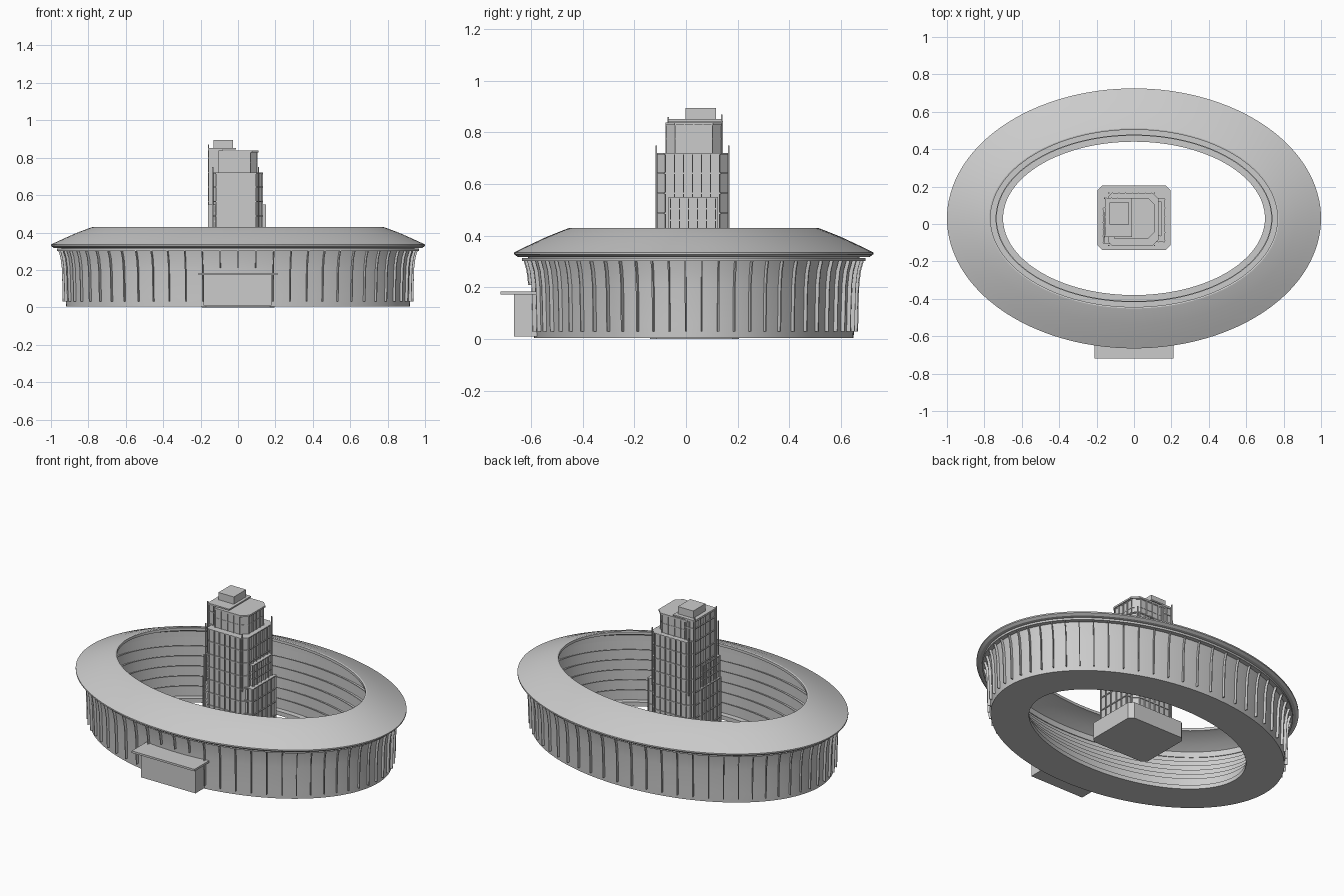
import bpy, bmesh, math

if "Cube" in bpy.data.objects:
    bpy.data.objects.remove(bpy.data.objects["Cube"])

CY, SEG = 0.03, 128     # ring centre, segments


def finish(name, bm, smooth=False):
    bmesh.ops.recalc_face_normals(bm, faces=bm.faces)
    me = bpy.data.meshes.new(name)
    bm.to_mesh(me)
    bm.free()
    ob = bpy.data.objects.new(name, me)
    bpy.context.collection.objects.link(ob)
    if smooth:
        bpy.ops.object.select_all(action='DESELECT')
        ob.select_set(True)
        bpy.context.view_layer.objects.active = ob
        bpy.ops.object.shade_smooth_by_angle(angle=math.radians(25))
    return ob


def minor(r):
    return r - 0.29 - 0.05 * (r - 0.7)


def on_oval(r, t):
    return r * math.cos(t), minor(r) * math.sin(t) + CY


def oval_ring(name, profiles):
    """Sweep closed (radius, z) profiles round the oval."""
    bm = bmesh.new()
    for prof in profiles:
        rows = [[bm.verts.new((*on_oval(r, 2 * math.pi * i / SEG), z)) for r, z in prof]
                for i in range(SEG)]
        n = len(prof)
        for i in range(SEG):
            a, b = rows[i], rows[(i + 1) % SEG]
            for j in range(n):
                bm.faces.new((a[j], b[j], b[(j + 1) % n], a[(j + 1) % n]))
    return finish(name, bm, True)


def add_prism(bm, x0, x1, y0, y1, z0, z1, left=0.0, right=0.0):
    """Box with chamfered vertical corners on the left and right sides."""
    l, r = max(left, 1e-4), max(right, 1e-4)
    if left == 0 and right == 0:
        pts = [(x0, y0), (x1, y0), (x1, y1), (x0, y1)]
    else:
        pts = [(x0 + l, y0), (x1 - r, y0), (x1, y0 + r), (x1, y1 - r),
               (x1 - r, y1), (x0 + l, y1), (x0, y1 - l), (x0, y0 + l)]
    lo = [bm.verts.new((x, y, z0)) for x, y in pts]
    hi = [bm.verts.new((x, y, z1)) for x, y in pts]
    n = len(pts)
    bm.faces.new(lo[::-1])
    bm.faces.new(hi)
    for i in range(n):
        bm.faces.new((lo[i], lo[(i + 1) % n], hi[(i + 1) % n], hi[i]))


def prisms(name, items):
    bm = bmesh.new()
    for it in items:
        add_prism(bm, *it)
    return finish(name, bm)


def facade(name, x0, x1, y0, y1, z0, z1, step, nx, ny, left=0, right=0, out=0.005):
    """Body with floor bands and upright mullions on its four sides."""
    items = [(x0, x1, y0, y1, z0, z1, left, right)]
    for k in range(1, int((z1 - z0) / step + 0.5) + 1):
        z = min(z0 + k * step, z1 - 0.003)
        items.append((x0 - out, x1 + out, y0 - out, y1 + out, z - 0.003, z + 0.003, left, right))
    w, o = 0.002, out + 0.003
    for i in range(nx):
        x = x0 + left + (x1 - x0 - left - right) * i / (nx - 1)
        items += [(x - w, x + w, y0 - o, y0, z0, z1), (x - w, x + w, y1, y1 + o, z0, z1)]
    for x, c, lo, hi in ((x0, left, x0 - o, x0), (x1, right, x1, x1 + o)):
        for i in range(ny):
            y = y0 + c + (y1 - y0 - 2 * c) * i / (ny - 1)
            items.append((lo, hi, y - w, y + w, z0, z1))
    return prisms(name, items)


# Arena body: outer wall, and stepped seating rising outward under the roof
TREAD, RISE, ROWS = .034, .046, 6
steps = []
for k in range(ROWS):
    steps += [(.70 + TREAD * k, .03 + RISE * k), (.70 + TREAD * (k + 1), .03 + RISE * k)]
steps += [(.905, .32)]
oval_ring("arena_wall", [[(.70, .005), (.92, .005), (.922, .06), (.925, .20),
                          (.935, .28), (.945, .32)] + steps[::-1]])
# Rails along the tier edges
oval_ring("tier_rails", [[(r, z), (r + .006, z), (r + .006, z + .014), (r, z + .014)]
                         for r, z in steps[2:-1:2]])
# Thin roof with overhanging eave
oval_ring("arena_roof", [[(.90, .316), (.985, .318), (1, .328), (1, .336), (.95, .359),
                          (.865, .397), (.785, .427), (.775, .43), (.767, .428), (.767, .412),
                          (.785, .408), (.86, .375), (.90, .35)]])
oval_ring("eave_ring", [[(.925, .302), (.968, .302), (.968, .314), (.925, .314)]])

# Curved upright fins round the outside
bm = bmesh.new()
path = [(.938, .03), (.94, .12), (.943, .21), (.95, .265), (.962, .305)]
N, h = 62, .0025
for k in range(N):
    t = -math.pi / 2 + 2 * math.pi * k / N
    # fins stop above the entrance
    zmin = .17 if abs(math.cos(t)) < .19 and math.sin(t) < 0 else 0
    nx, ny = math.cos(t) * minor(.94), math.sin(t) * .94
    ln = math.hypot(nx, ny)
    nx, ny = nx / ln, ny / ln
    rows = []
    for r, z in path:
        if z < zmin:
            continue
        px, py = on_oval(r, t)
        rows.append([bm.verts.new((px + nx * d - ny * s, py + ny * d + nx * s, z))
                     for d, s in ((0, -h), (0, h), (-.015, h), (-.015, -h))])
    for a, b in zip(rows, rows[1:]):
        for j in range(4):
            bm.faces.new((a[j], a[(j + 1) % 4], b[(j + 1) % 4], b[j]))
    bm.faces.new(rows[0])
    bm.faces.new(rows[-1][::-1])
finish("wall_fins", bm)

# Entrance block and canopy
prisms("entrance_block", [(-.185, .18, -.665, -.54, .01, .172)])
prisms("entrance_canopy", [(-.212, .21, -.718, -.56, .172, .184)])

# Tower podium
prisms("tower_podium", [(-.195, .195, -.14, .205, 0, .10, .025, .025)])
# Main shaft and upper storeys
facade("tower_shaft", -.13, .125, -.11, .16, .10, .72, .0775, 7, 7, .015, .03)
facade("tower_core_left", -.15, -.09, -.06, .135, .10, .845, .0775, 3, 5)
facade("tower_upper", -.10, .10, -.075, .135, .72, .83, .055, 5, 5, 0, .035, .002)
# Side wings with lower terraces
facade("right_wing", .10, .143, -.06, .115, .10, .55, .045, 3, 6)
facade("right_terrace", .10, .16, -.09, .13, .10, .42, .08, 3, 6)
facade("left_wing", -.152, -.10, -.10, .06, .10, .55, .045, 3, 6)
facade("left_terrace", -.16, -.10, -.10, .08, .10, .42, .08, 3, 6)
# Roof slabs, penthouse and corner masts
prisms("tower_roof_slabs", [(-.105, .11, -.08, .14, .828, .838, 0, .035),
                            (-.155, -.01, -.07, .14, .843, .851)])
prisms("penthouse", [(-.13, -.027, -.002, .116, .85, .895)])
prisms("corner_masts", [(x - .003, x + .003, y - .003, y + .003, .4, z)
                        for x, y, z in ((-.157, -.068, .86), (-.157, .138, .87), (.11, -.115, .75),
                                        (.11, .165, .75), (-.135, -.115, .75), (-.135, .165, .75))])
